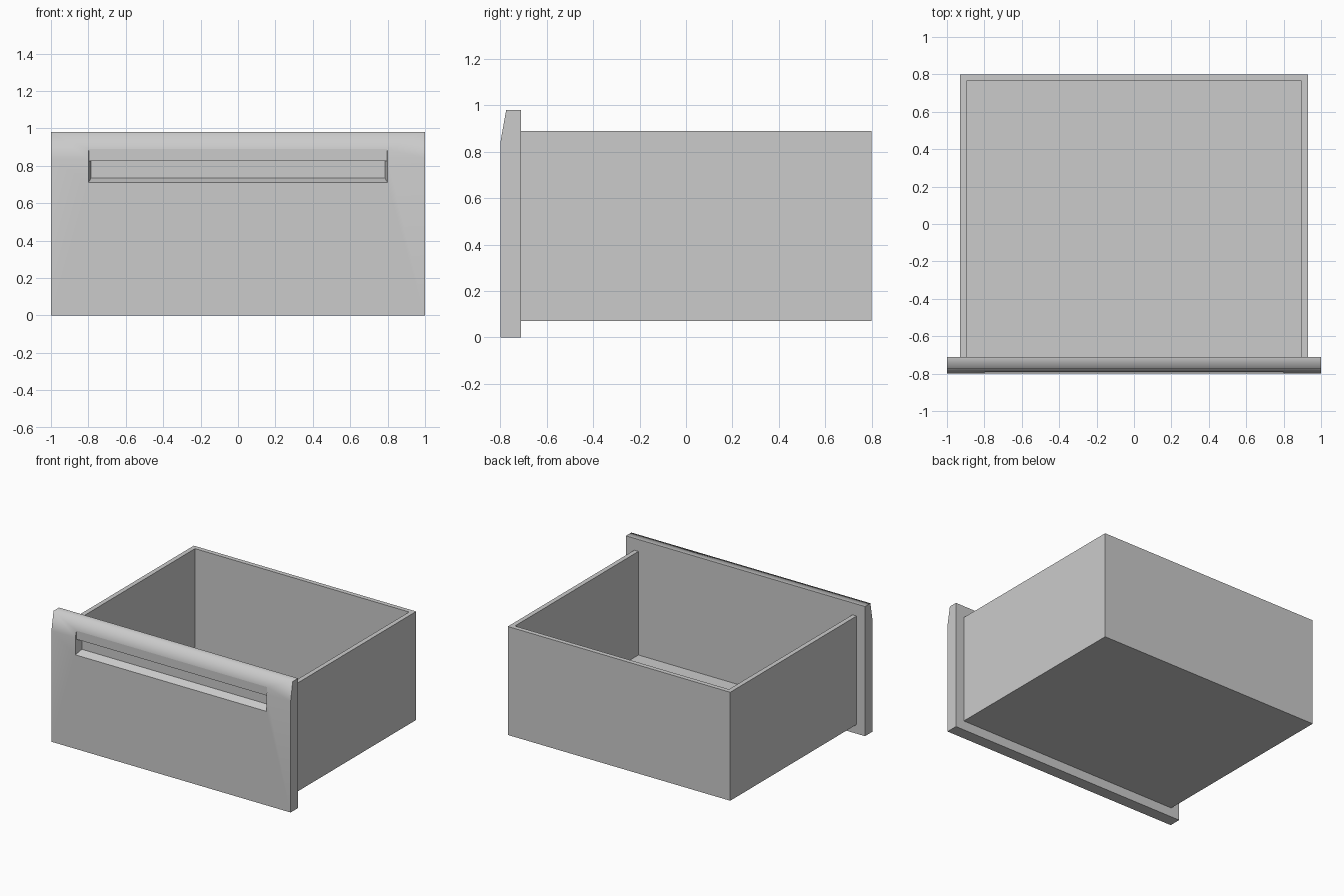
import bpy
import bmesh

if "Cube" in bpy.data.objects:
    bpy.data.objects.remove(bpy.data.objects["Cube"], do_unlink=True)

grey = bpy.data.materials.new("plain grey")
grey.use_nodes = True
colour = (0.6, 0.6, 0.6, 1)
grey.diffuse_color = colour
grey.node_tree.nodes["Principled BSDF"].inputs["Base Color"].default_value = colour


def extrude_profile(name, profile, half_width):
    """Sweep a (y, z) outline across x; half_width(y) sets the ends."""
    bm = bmesh.new()
    ends = [[bm.verts.new((side * half_width(y), y, z)) for y, z in profile]
            for side in (-1, 1)]
    left, right = ends
    bm.faces.new(left)
    bm.faces.new(right[::-1])
    for i in range(len(profile)):
        j = (i + 1) % len(profile)
        bm.faces.new((left[i], right[i], right[j], left[j]))
    bmesh.ops.recalc_face_normals(bm, faces=bm.faces)
    mesh = bpy.data.meshes.new(name)
    bm.to_mesh(mesh)
    bm.free()
    mesh.materials.append(grey)
    obj = bpy.data.objects.new(name, mesh)
    bpy.context.collection.objects.link(obj)
    return obj


def box_profile(y0, y1, z0, z1):
    return [(y0, z0), (y1, z0), (y1, z1), (y0, z1)]


def cut(obj, cutter):
    """Subtract the cutter, bake the result and remove the cutter."""
    mod = obj.modifiers.new("cut", "BOOLEAN")
    mod.operation = "DIFFERENCE"
    mod.solver = "EXACT"
    mod.object = cutter
    bpy.context.view_layer.objects.active = obj
    bpy.ops.object.modifier_apply(modifier=mod.name)
    bpy.data.objects.remove(cutter, do_unlink=True)


# Drawer box: hollow, open at the top, closed in front by the panel
tray = extrude_profile("drawer_box", box_profile(-0.71, 0.8, 0.07, 0.89), lambda y: 0.93)
hollow = extrude_profile("box_hollow", box_profile(-0.9, 0.765, 0.107, 1.2), lambda y: 0.895)
cut(tray, hollow)

# Front panel with a sloped upper edge
panel = extrude_profile(
    "front_panel",
    [(-0.8, 0), (-0.71, 0), (-0.71, 0.98), (-0.775, 0.98), (-0.8, 0.84)],
    lambda y: 1.0)

# Front, slope and top shade as one soft surface; all other faces stay flat
for face in panel.data.polygons:
    face.use_smooth = face.normal.y < -0.5 or face.normal.z > 0.5

# Finger-pull recess: tapered ends, sloping floor and a lip above the cavity
recess = extrude_profile(
    "pull_recess",
    [(-0.81, 0.706), (-0.744, 0.735), (-0.744, 0.825),
     (-0.79, 0.825), (-0.79, 0.89), (-0.81, 0.89)],
    lambda y: 0.8 - 0.27 * (y + 0.8))
cut(panel, recess)
